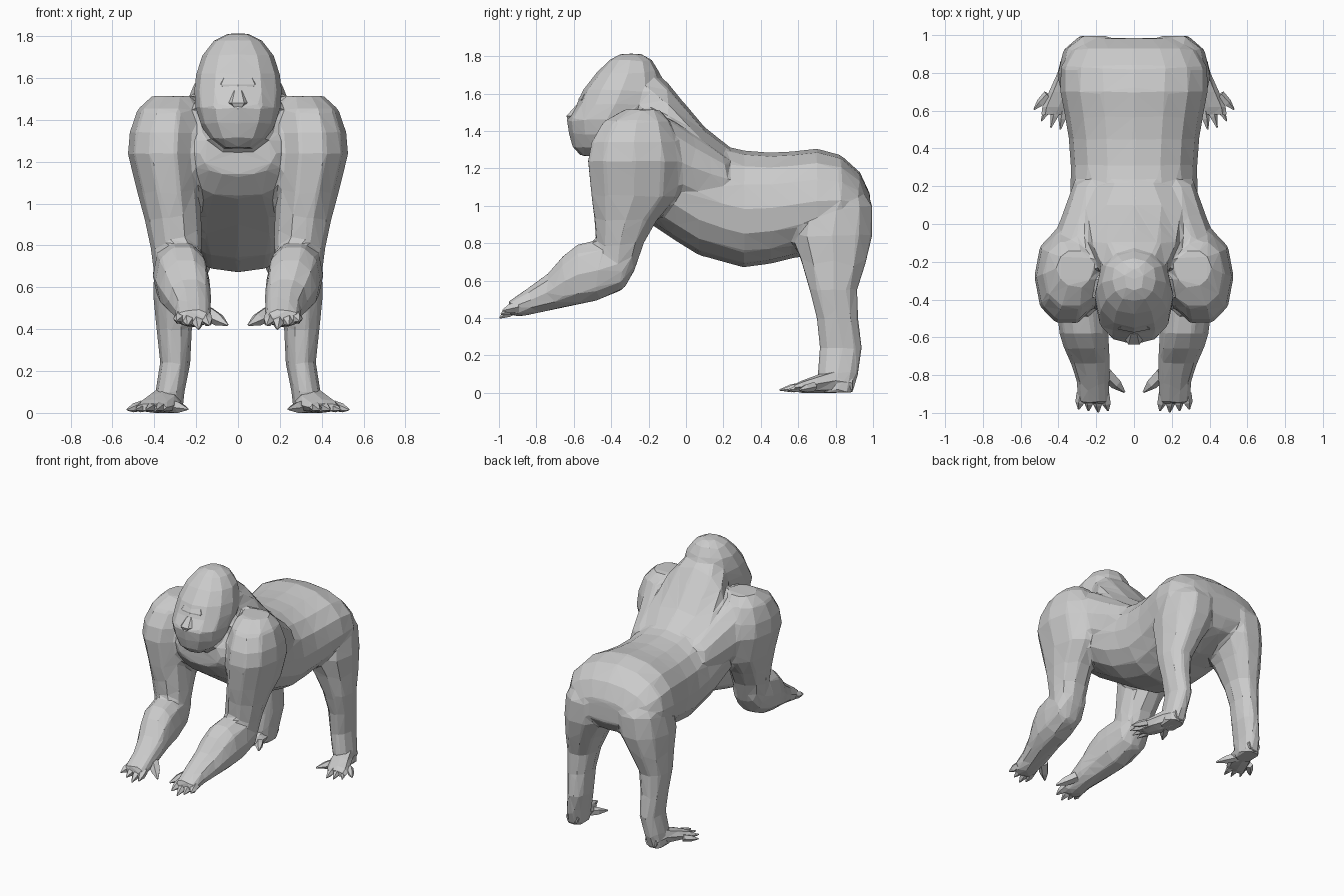
import bpy, bmesh
from math import sin, cos, tau
from mathutils import Vector

body = bmesh.new()  # large overlapping masses, fused at the end


def to_object(name, bm):
    bmesh.ops.recalc_face_normals(bm, faces=bm.faces)
    bmesh.ops.triangulate(bm, faces=bm.faces)
    me = bpy.data.meshes.new(name)
    bm.to_mesh(me)
    bm.free()
    ob = bpy.data.objects.new(name, me)
    bpy.context.collection.objects.link(ob)
    return ob


def skin(bm, rings, mirror=False):
    """Bridge a list of point rings and close both ends."""
    for side in ((1, -1) if mirror else (1,)):
        loops = [[bm.verts.new((p[0] * side, p[1], p[2])) for p in r] for r in rings]
        n = len(loops[0])
        for a, b in zip(loops, loops[1:]):
            for i in range(n):
                j = (i + 1) % n
                bm.faces.new((a[i], a[j], b[j], b[i]))
        bm.faces.new(loops[0])
        bm.faces.new(loops[-1])


def oval(n, power):
    pts = []
    for i in range(n):
        c, s = cos(tau * i / n), sin(tau * i / n)
        pts.append((abs(c) ** power * (1 if c > 0 else -1),
                    abs(s) ** power * (1 if s > 0 else -1)))
    return pts


def along_y(bm, secs, n=8, mirror=False, power=0.9):
    """Sections: y, z low, z high, x centre, x half-width."""
    skin(bm, [[(x + a * c, y, (lo + hi) / 2 + (hi - lo) / 2 * s)
               for c, s in oval(n, power)] for y, lo, hi, x, a in secs], mirror)


def along_z(bm, secs, n=8, mirror=False, power=0.9):
    """Sections: z, y front, y back, x centre, x half-width."""
    skin(bm, [[(x + a * c, (f + b) / 2 + (b - f) / 2 * s, z)
               for c, s in oval(n, power)] for z, f, b, x, a in secs], mirror)


def digit(name, base, tip, r):
    """Tapered finger or toe, on both sides."""
    base, tip = Vector(base), Vector(tip)
    q = (tip - base).to_track_quat('Z', 'Y')
    rings = []
    for t, k in ((0, 1), (0.55, 0.85), (1, 0.15)):
        rings.append([base.lerp(tip, t) + q @ Vector((r * k * cos(tau * i / 5), r * k * sin(tau * i / 5), 0))
                      for i in range(5)])
    bm = bmesh.new()
    skin(bm, rings, True)
    to_object(name, bm)


# Torso, from chest to rump
along_y(body, [
    (-0.47, 1.14, 1.34, 0, 0.18), (-0.38, 1.03, 1.44, 0, 0.29),
    (-0.20, 0.91, 1.50, 0, 0.36), (-0.05, 0.81, 1.46, 0, 0.36),
    (0.07, 0.735, 1.39, 0, 0.345), (0.20, 0.70, 1.32, 0, 0.335),
    (0.31, 0.67, 1.295, 0, 0.335), (0.45, 0.69, 1.285, 0, 0.345),
    (0.57, 0.72, 1.29, 0, 0.365), (0.70, 0.74, 1.305, 0, 0.39),
    (0.83, 0.78, 1.27, 0, 0.39), (0.93, 0.82, 1.18, 0, 0.33),
    (0.985, 0.90, 1.06, 0, 0.22)], n=16, power=0.9)

# Neck and shoulder hump
along_y(body, [
    (-0.40, 1.32, 1.68, 0, 0.12), (-0.25, 1.28, 1.79, 0, 0.18),
    (-0.10, 1.20, 1.66, 0, 0.26), (0.10, 1.10, 1.42, 0, 0.29),
    (0.22, 1.10, 1.325, 0, 0.20)], n=12, power=1.0)

# Shoulder blades running into the back
along_y(body, [
    (-0.38, 1.20, 1.46, 0.28, 0.16), (-0.22, 1.08, 1.51, 0.28, 0.20),
    (-0.08, 1.04, 1.47, 0.25, 0.18), (0.06, 1.02, 1.37, 0.22, 0.155),
    (0.22, 1.02, 1.26, 0.20, 0.12)], n=10, mirror=True)

# Head with domed crown and muzzle
along_z(body, [
    (1.265, -0.56, -0.45, 0, 0.07), (1.31, -0.605, -0.36, 0, 0.13),
    (1.38, -0.625, -0.26, 0, 0.18), (1.46, -0.64, -0.20, 0, 0.205),
    (1.54, -0.585, -0.17, 0, 0.21), (1.62, -0.55, -0.14, 0, 0.20),
    (1.71, -0.48, -0.14, 0, 0.17), (1.78, -0.41, -0.18, 0, 0.115),
    (1.813, -0.35, -0.24, 0, 0.05)], n=12)

# Shoulder and upper arm
along_z(body, [
    (1.515, -0.33, -0.14, 0.31, 0.10), (1.45, -0.45, -0.08, 0.335, 0.145),
    (1.34, -0.515, -0.04, 0.35, 0.168), (1.24, -0.535, -0.02, 0.355, 0.173),
    (1.05, -0.515, -0.04, 0.33, 0.15), (0.92, -0.495, -0.15, 0.31, 0.135),
    (0.80, -0.485, -0.22, 0.295, 0.125), (0.66, -0.46, -0.27, 0.285, 0.115),
    (0.57, -0.44, -0.32, 0.28, 0.085)], n=10, mirror=True)

# Forearm and hand
along_y(body, [
    (-0.275, 0.65, 0.80, 0.285, 0.09), (-0.34, 0.545, 0.82, 0.285, 0.12),
    (-0.48, 0.485, 0.82, 0.275, 0.132), (-0.58, 0.465, 0.80, 0.265, 0.13),
    (-0.66, 0.45, 0.735, 0.25, 0.12), (-0.74, 0.435, 0.64, 0.23, 0.104),
    (-0.83, 0.415, 0.575, 0.217, 0.088), (-0.89, 0.405, 0.53, 0.215, 0.088),
    (-0.95, 0.415, 0.49, 0.215, 0.08)], n=10, mirror=True)

# Thigh, shin and ankle
along_z(body, [
    (1.14, 0.68, 0.91, 0.20, 0.14), (1.00, 0.60, 1.005, 0.205, 0.18),
    (0.84, 0.56, 1.005, 0.225, 0.18), (0.70, 0.61, 0.97, 0.265, 0.137),
    (0.55, 0.655, 0.92, 0.30, 0.105), (0.40, 0.695, 0.925, 0.305, 0.085),
    (0.24, 0.71, 0.945, 0.30, 0.073), (0.10, 0.70, 0.925, 0.325, 0.07),
    (0.0, 0.715, 0.895, 0.335, 0.07)], n=10, mirror=True)

# Fuse the masses into one faceted body
ob = to_object("body", body)
m = ob.modifiers.new("Fuse", 'REMESH')
m.mode = 'VOXEL'
m.voxel_size = 0.014
m = ob.modifiers.new("Blend", 'SMOOTH')
m.factor = 0.5
m.iterations = 6
m = ob.modifiers.new("Facet", 'DECIMATE')
m.ratio = 0.022
m.use_symmetry = True
m.symmetry_axis = 'X'

# Brow and nose
brow = bmesh.new()
along_z(brow, [
    (1.52, -0.58, -0.45, 0, 0.07), (1.57, -0.575, -0.45, 0, 0.11),
    (1.62, -0.545, -0.45, 0, 0.08)], n=8)
to_object("brow", brow)
nose = bmesh.new()
along_z(nose, [
    (1.455, -0.635, -0.56, 0, 0.03), (1.48, -0.645, -0.55, 0, 0.055),
    (1.54, -0.59, -0.52, 0, 0.03)], n=6)
to_object("nose", nose)

# Fingers
for i in range(4):
    x = 0.155 + 0.04 * i
    digit(f"finger_{i + 1}", (x, -0.90, 0.46),
          (x + 0.012 * (i - 1.5), -0.997 + 0.008 * abs(i - 1), 0.40 + 0.02 * abs(i - 1)), 0.03)
digit("thumb", (0.15, -0.79, 0.48), (0.05, -0.89, 0.42), 0.038)

# Foot with toes turned out
foot = bmesh.new()
along_y(foot, [
    (0.89, 0.005, 0.10, 0.33, 0.05), (0.80, 0.0, 0.13, 0.335, 0.07),
    (0.70, 0.0, 0.095, 0.365, 0.085), (0.62, 0.0, 0.065, 0.40, 0.085),
    (0.58, 0.008, 0.045, 0.415, 0.075)], n=8, mirror=True)
to_object("foot", foot)
for i, tip in enumerate([(0.39, 0.50), (0.44, 0.51), (0.49, 0.545), (0.53, 0.605)]):
    digit(f"toe_{i + 1}", (0.365 + 0.03 * i, 0.63 + 0.018 * i, 0.034), (*tip, 0.015), 0.026)
digit("big_toe", (0.33, 0.73, 0.035), (0.24, 0.59, 0.018), 0.033)
